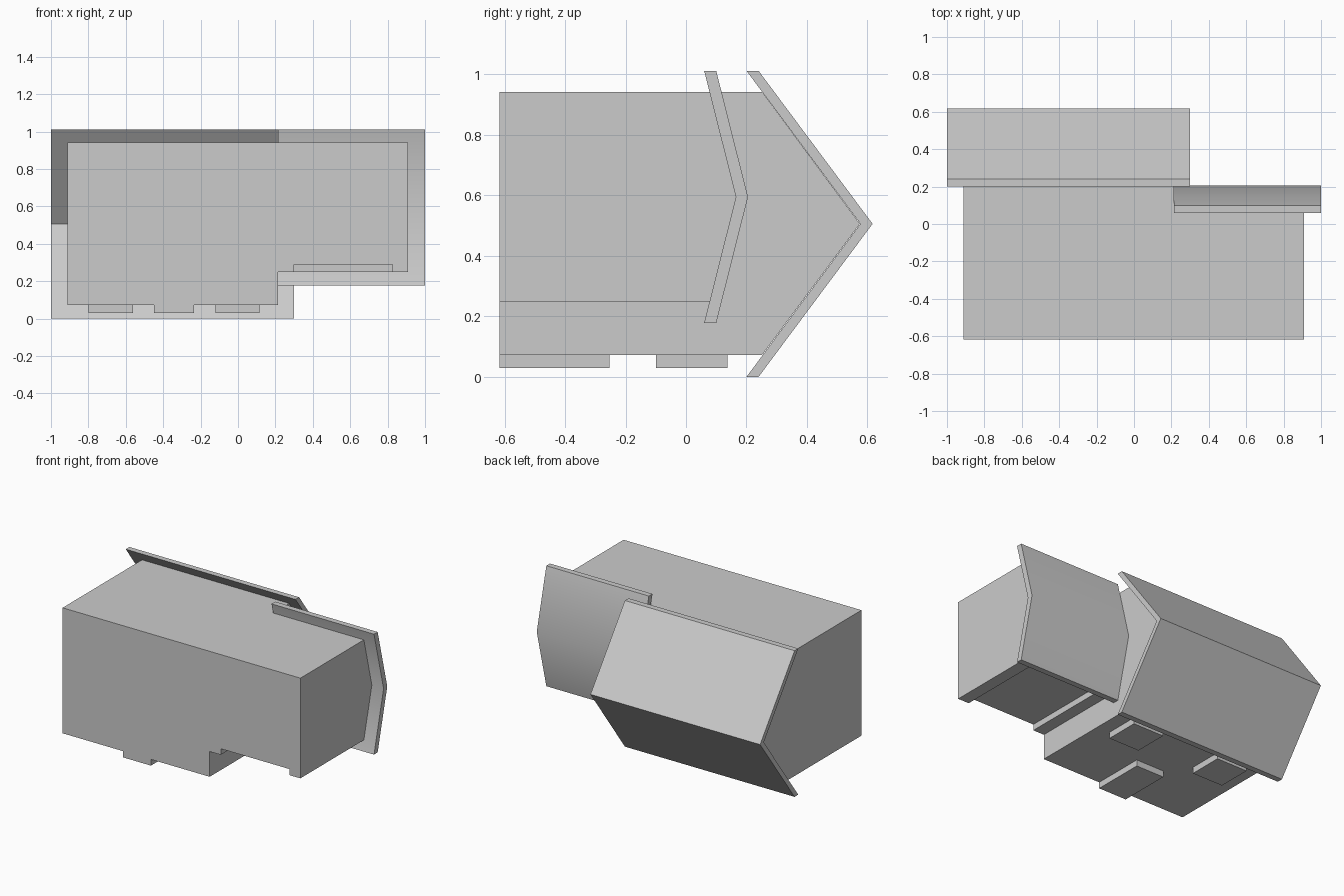
import bpy
import bmesh
from math import radians
from mathutils import Vector

if "Cube" in bpy.data.objects:
    bpy.data.objects.remove(bpy.data.objects["Cube"])

GREY = (0.6, 0.6, 0.6, 1)
grey = bpy.data.materials.new("plain grey")
grey.use_nodes = True
grey.diffuse_color = GREY
grey.node_tree.nodes["Principled BSDF"].inputs["Base Color"].default_value = GREY


def prism(name, profile, x0, x1):
    """Extrude a (y, z) profile along x."""
    bm = bmesh.new()
    face = bm.faces.new([bm.verts.new((x0, y, z)) for y, z in profile])
    new = bmesh.ops.extrude_face_region(bm, geom=[face])["geom"]
    verts = [v for v in new if isinstance(v, bmesh.types.BMVert)]
    bmesh.ops.translate(bm, verts=verts, vec=Vector((x1 - x0, 0, 0)))
    bmesh.ops.recalc_face_normals(bm, faces=bm.faces)
    mesh = bpy.data.meshes.new(name)
    bm.to_mesh(mesh)
    bm.free()
    mesh.materials.append(grey)
    obj = bpy.data.objects.new(name, mesh)
    bpy.context.collection.objects.link(obj)
    return obj


def box(name, x0, x1, y0, y1, z0, z1):
    return prism(name, [(y0, z0), (y1, z0), (y1, z1), (y0, z1)], x0, x1)


def combine(target, other, operation):
    """Apply a boolean and discard the helper."""
    mod = target.modifiers.new(operation, "BOOLEAN")
    mod.operation, mod.object, mod.solver = operation, other, "EXACT"
    bpy.context.view_layer.objects.active = target
    bpy.ops.object.modifier_apply(modifier=mod.name)
    bpy.data.objects.remove(other)


def roof(name, x0, x1, eave, ridge, low, high, thick=0.04):
    """Bent slab whose ridge points backward."""
    mid = (low + high) / 2
    outer = [(eave, low), (ridge, mid), (eave, high)]
    inner = [(y - thick, z) for y, z in reversed(outer)]
    return prism(name, outer + inner, x0, x1)


FRONT, TOP = -0.617, 0.942

# Main block and side wing, each with a pointed back end
body = prism("body", [(FRONT, 0.073), (0.252, 0.073), (0.575, 0.506),
                      (0.252, TOP), (FRONT, TOP)], -0.912, 0.215)
wing = prism("wing", [(FRONT, 0.248), (0.078, 0.248), (0.165, 0.595),
                      (0.078, TOP), (FRONT, TOP)], 0.1, 0.91)
combine(body, wing, "UNION")

# Flush front step, and the recess under the wing
combine(body, box("front_step", -0.45, -0.235, FRONT, -0.253, 0.03, 0.1), "UNION")
combine(body, box("wing_recess", 0.3, 0.825, -0.8, 0.0, 0.1, 0.29), "DIFFERENCE")

# Raised panels on the underside
for side, x in (("right", -0.798), ("left", -0.12)):
    box(side + "_panel", x, x + 0.236, -0.1, 0.138, 0.03, 0.08)

# Roof slabs
roof("main_roof", -1, 0.3, 0.24, 0.617, 0.0, 1.012)
wing_roof = roof("wing_roof", 0.215, 1, 0.1, 0.205, 0.178, 1.012)

# The shallow ridge of the wing roof is shaded smooth
bpy.ops.object.select_all(action="DESELECT")
wing_roof.select_set(True)
bpy.context.view_layer.objects.active = wing_roof
bpy.ops.object.shade_smooth_by_angle(angle=radians(30))
